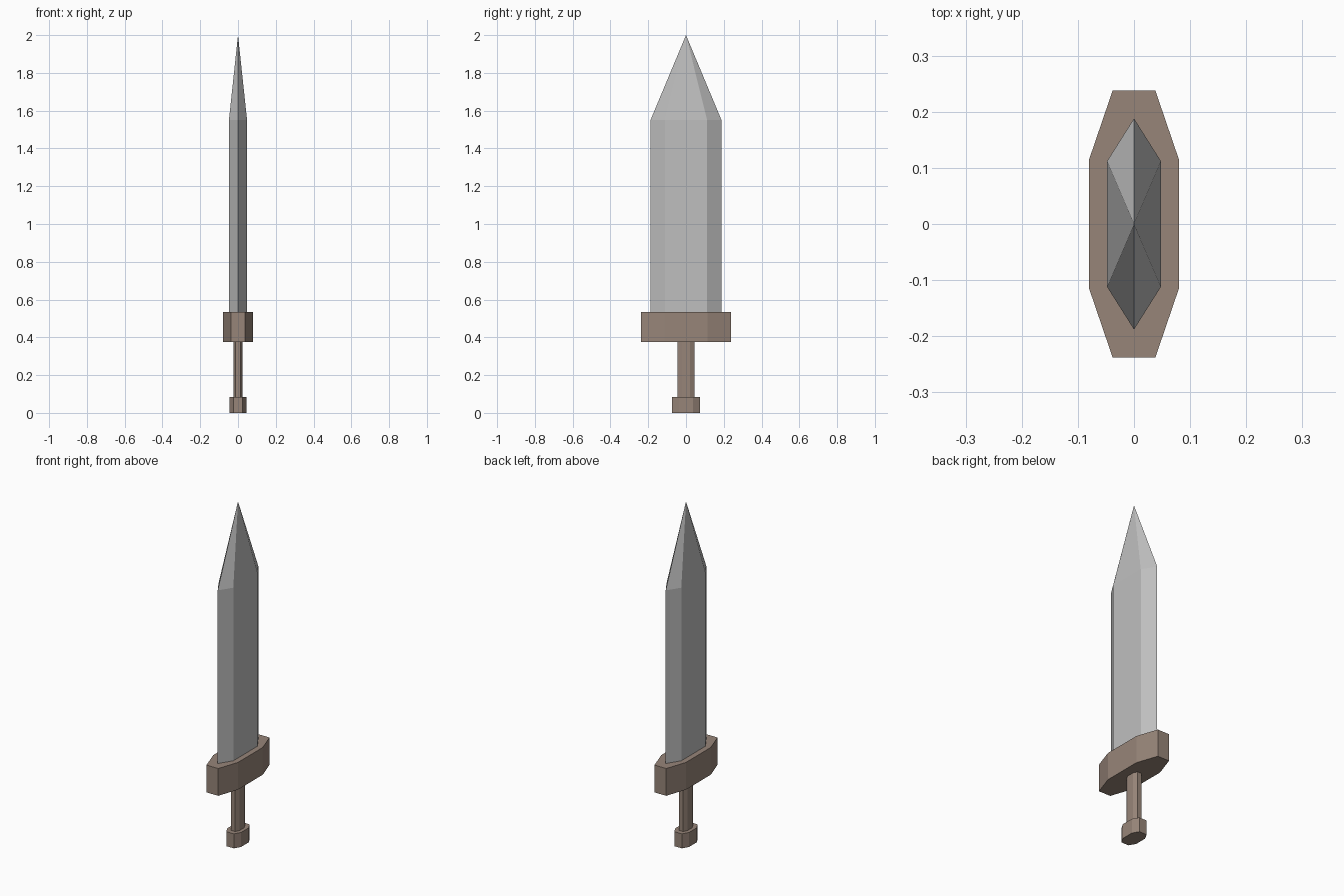
import bpy
import bmesh

cube = bpy.data.objects.get("Cube")
if cube:
    bpy.data.objects.remove(cube, do_unlink=True)


def make_material(name, rgb):
    mat = bpy.data.materials.new(name)
    mat.use_nodes = True
    colour = (*rgb, 1.0)
    mat.diffuse_color = colour
    mat.node_tree.nodes["Principled BSDF"].inputs["Base Color"].default_value = colour
    return mat


def octagon(end_x, end_y, side_x, side_y):
    """Long outline with flat ends and flat sides."""
    return [(end_x, -end_y), (side_x, -side_y), (side_x, side_y), (end_x, end_y),
            (-end_x, end_y), (-side_x, side_y), (-side_x, -side_y), (-end_x, -end_y)]


def make_prism(name, outline, bottom, top, mat, tip=None):
    """Extrude an outline, closed by a flat cap or a pointed tip."""
    bm = bmesh.new()
    low = [bm.verts.new((x, y, bottom)) for x, y in outline]
    high = [bm.verts.new((x, y, top)) for x, y in outline]
    apex = bm.verts.new((0, 0, tip)) if tip else None
    bm.faces.new(low[::-1])
    for i in range(len(outline)):
        j = (i + 1) % len(outline)
        bm.faces.new((low[i], low[j], high[j], high[i]))
        if apex:
            bm.faces.new((high[i], high[j], apex))
    if not apex:
        bm.faces.new(high)
    bmesh.ops.recalc_face_normals(bm, faces=bm.faces)
    mesh = bpy.data.meshes.new(name)
    bm.to_mesh(mesh)
    bm.free()
    mesh.materials.append(mat)
    obj = bpy.data.objects.new(name, mesh)
    bpy.context.collection.objects.link(obj)
    return obj


steel = make_material("steel grey", (0.52, 0.52, 0.52))
wood = make_material("dull brown", (0.31, 0.235, 0.19))

# Handle parts
make_prism("pommel", octagon(0.024, 0.073, 0.045, 0.036), 0, 0.085, wood)
make_prism("grip", octagon(0.013, 0.045, 0.025, 0.022), 0.085, 0.375, wood)
make_prism("guard", octagon(0.038, 0.238, 0.08, 0.115), 0.375, 0.535, wood)

# Six-sided blade with a pointed tip
blade_outline = [(0, -0.188), (0.048, -0.112), (0.048, 0.112),
                 (0, 0.188), (-0.048, 0.112), (-0.048, -0.112)]
make_prism("blade", blade_outline, 0.535, 1.55, steel, tip=2.0)
